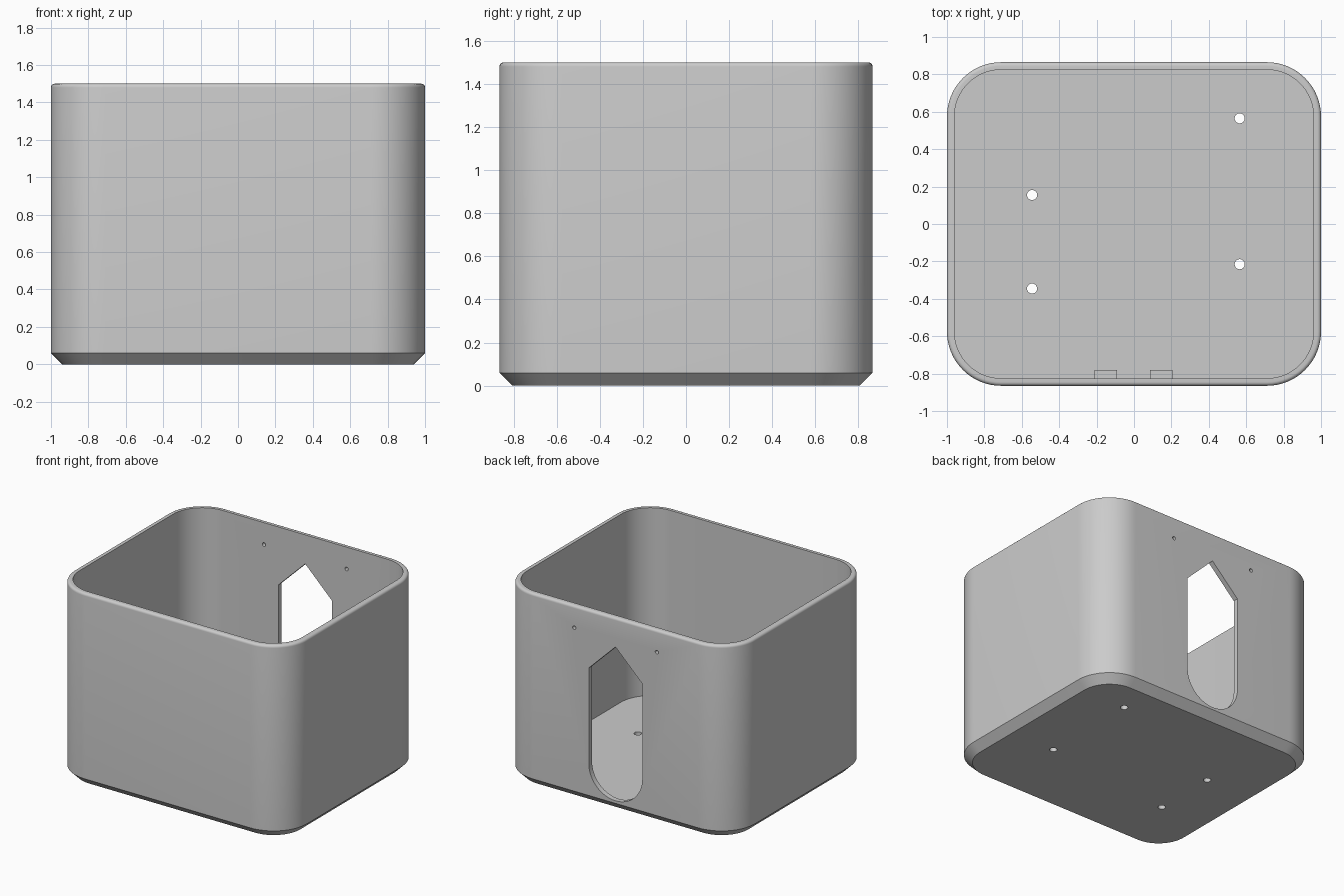
import bpy, bmesh
from math import sin, cos, pi, radians

cube = bpy.data.objects.get("Cube")
if cube:
    bpy.data.objects.remove(cube, do_unlink=True)

HALF_X, HALF_Y, HEIGHT = 1.0, 0.865, 1.5
WALL, FLOOR, RADIUS, CHAMFER, FILLET = 0.04, 0.04, 0.29, 0.06, 0.02

grey = bpy.data.materials.new("plain_grey")
grey.use_nodes = True
grey.diffuse_color = (0.6, 0.6, 0.6, 1)
grey.node_tree.nodes["Principled BSDF"].inputs["Base Color"].default_value = (0.6, 0.6, 0.6, 1)


def loft(name, rings):
    """Skin a stack of equal closed rings and cap both ends."""
    bm = bmesh.new()
    loops = [[bm.verts.new(p) for p in ring] for ring in rings]
    n = len(loops[0])
    for a, b in zip(loops, loops[1:]):
        for i in range(n):
            j = (i + 1) % n
            bm.faces.new((a[i], a[j], b[j], b[i]))
    bm.faces.new(loops[0][::-1])
    bm.faces.new(loops[-1])
    bmesh.ops.recalc_face_normals(bm, faces=bm.faces)
    mesh = bpy.data.meshes.new(name)
    bm.to_mesh(mesh)
    bm.free()
    obj = bpy.data.objects.new(name, mesh)
    bpy.context.collection.objects.link(obj)
    mesh.materials.append(grey)
    return obj


def arc(cx, cy, r, start, end, steps):
    angles = [radians(start + (end - start) * i / steps) for i in range(steps + 1)]
    return [(cx + r * cos(a), cy + r * sin(a)) for a in angles]


def rounded_ring(inset, z):
    r, x, y = RADIUS - inset, HALF_X - RADIUS, HALF_Y - RADIUS
    pts = []
    for k, (sx, sy) in enumerate([(1, 1), (-1, 1), (-1, -1), (1, -1)]):
        pts += arc(sx * x, sy * y, r, 90 * k, 90 * k + 90, 16)
    return [(px, py, z) for px, py in pts]


# Shell: chamfered foot, rounded outer rim, hollow inside
profile = [(CHAMFER, 0), (0, CHAMFER)]
for i in range(6):
    a = pi / 2 * i / 5
    profile.append((FILLET * (1 - cos(a)), HEIGHT - FILLET * (1 - sin(a))))
profile += [(WALL, HEIGHT), (WALL, FLOOR)]
shell = loft("box_shell", [rounded_ring(*p) for p in profile])


# Cutters through the back wall and the floor
def wall_cutter(name, pts):
    return loft(name, [[(x, y, z) for x, z in pts] for y in (0.7, 1.0)])


def floor_cutter(name, pts):
    return loft(name, [[(x, y, z) for x, y in pts] for z in (-0.1, 0.2)])


doorway = arc(0, 0.31, 0.23, 180, 360, 32) + [(0.23, 1.05), (0, 1.275), (-0.23, 1.05)]
cutters = [wall_cutter("doorway_cutter", doorway)]
for x in (-0.355, 0.355):
    cutters.append(wall_cutter("wall_hole_cutter", arc(x, 1.33, 0.014, 0, 345, 23)))
for x, y in [(0.565, 0.565), (0.565, -0.215), (-0.545, 0.155), (-0.545, -0.345)]:
    cutters.append(floor_cutter("floor_hole_cutter", arc(x, y, 0.027, 0, 345, 23)))

bpy.context.view_layer.objects.active = shell
for cutter in cutters:
    cutter.hide_render = True
    mod = shell.modifiers.new("cut", 'BOOLEAN')
    mod.operation, mod.solver, mod.object = 'DIFFERENCE', 'EXACT', cutter
    bpy.ops.object.modifier_apply(modifier=mod.name)
    bpy.data.objects.remove(cutter, do_unlink=True)

# Smooth curved corners, keep hard edges
bpy.ops.object.select_all(action='DESELECT')
shell.select_set(True)
bpy.ops.object.shade_smooth_by_angle(angle=radians(30))

# Two small tabs at the foot of the inner front wall
for side, x in (("right", -0.15), ("left", 0.145)):
    corners = [(x - 0.06, -0.835), (x + 0.06, -0.835), (x + 0.06, -0.78), (x - 0.06, -0.78)]
    loft(side + "_tab", [[(px, py, z) for px, py in corners] for z in (0.03, 0.12)])
